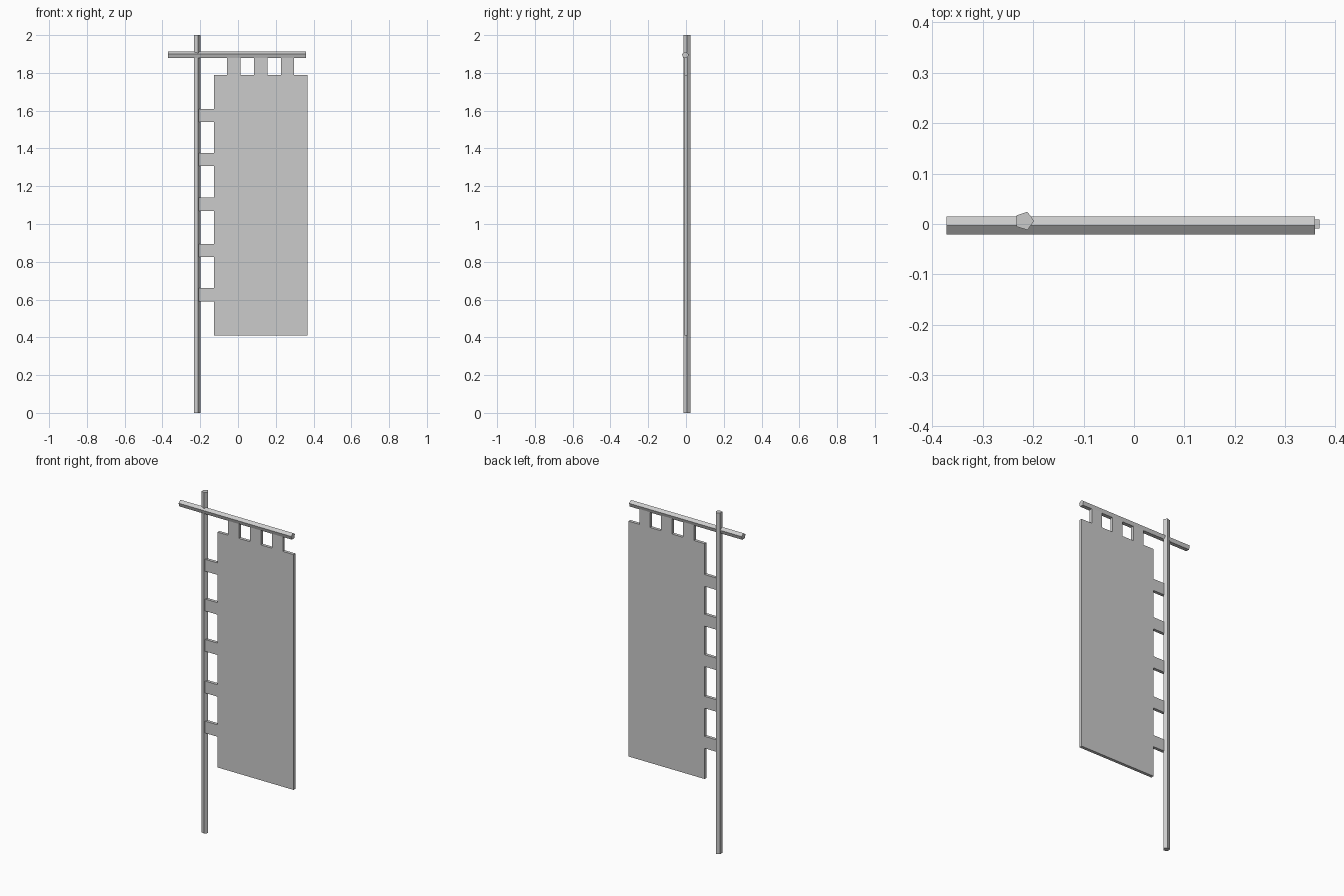
import bpy
import bmesh
from math import cos, sin, pi
from mathutils import Vector

cube = bpy.data.objects.get("Cube")
if cube:
    bpy.data.objects.remove(cube, do_unlink=True)

# Single plain grey
grey = bpy.data.materials.new("plain_grey")
grey.use_nodes = True
colour = (0.6, 0.6, 0.6, 1)
grey.diffuse_color = colour
grey.node_tree.nodes["Principled BSDF"].inputs["Base Color"].default_value = colour


def prism(name, outline, direction):
    """Extrude a closed outline along a direction into a flat-shaded solid."""
    bm = bmesh.new()
    face = bm.faces.new([bm.verts.new(p) for p in outline])
    result = bmesh.ops.extrude_face_region(bm, geom=[face], use_keep_orig=True)
    moved = [v for v in result["geom"] if isinstance(v, bmesh.types.BMVert)]
    bmesh.ops.translate(bm, verts=moved, vec=Vector(direction))
    bmesh.ops.recalc_face_normals(bm, faces=bm.faces)
    mesh = bpy.data.meshes.new(name)
    bm.to_mesh(mesh)
    bm.free()
    mesh.materials.append(grey)
    obj = bpy.data.objects.new(name, mesh)
    bpy.context.collection.objects.link(obj)
    return obj


RADIUS = 0.019
angles = [2 * pi * i / 5 for i in range(5)]

# Five-sided upright pole, one corner towards the cloth
prism("pole", [(-0.217 + RADIUS * cos(a), 0.006 + RADIUS * sin(a), 0) for a in angles],
      (0, 0, 2))

# Five-sided crossbar, one corner upwards
prism("crossbar", [(-0.371, -0.003 + RADIUS * sin(a), 1.893 + RADIUS * cos(a)) for a in angles],
      (0.73, 0, 0))

# Banner cloth with square hanging tabs along the top and pole side
left, right, bottom, top = -0.127, 0.367, 0.41, 1.79
tab = 0.07
outline = [(left, bottom), (right, bottom), (right, top)]
for x in (0.262, 0.12, -0.023):
    outline += [(x + tab / 2, top), (x + tab / 2, 1.885),
                (x - tab / 2, 1.885), (x - tab / 2, top)]
outline.append((left, top))
for z in (1.574, 1.341, 1.104, 0.86, 0.625):
    outline += [(left, z + tab / 2), (-0.207, z + tab / 2),
                (-0.207, z - tab / 2), (left, z - tab / 2)]
prism("banner", [(x, -0.009, z) for x, z in outline], (0, 0.018, 0))
